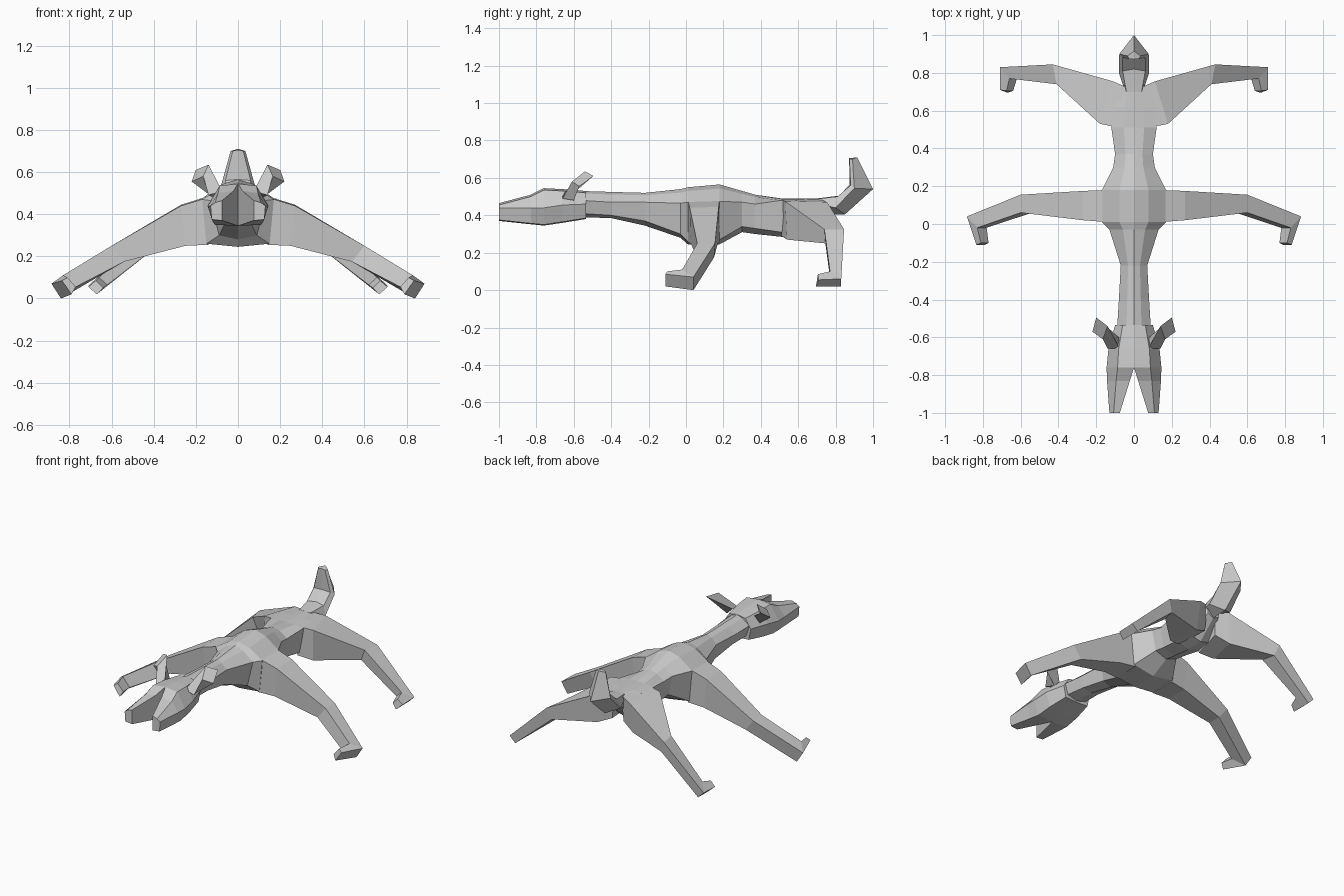
import bpy, bmesh

if "Cube" in bpy.data.objects:
    bpy.data.objects.remove(bpy.data.objects["Cube"], do_unlink=True)

grey = bpy.data.materials.new("plain_grey")
grey.use_nodes = True
COLOUR = (0.6, 0.6, 0.6, 1)
grey.diffuse_color = COLOUR
grey.node_tree.nodes["Principled BSDF"].inputs["Base Color"].default_value = COLOUR


def mirrored_loft(name, sections):
    """Skin a row of closed sections, drop faces on the mid plane, mirror in x."""
    bm = bmesh.new()
    rings = [[bm.verts.new(p) for p in s] for s in sections]
    n = len(rings[0])
    for a, b in zip(rings, rings[1:]):
        for i in range(n):
            j = (i + 1) % n
            bm.faces.new((a[i], a[j], b[j], b[i]))
    bm.faces.new(rings[0][::-1])
    bm.faces.new(rings[-1])
    bmesh.ops.recalc_face_normals(bm, faces=bm.faces)
    middle = [f for f in bm.faces if all(abs(v.co.x) < 1e-4 for v in f.verts)]
    bmesh.ops.delete(bm, geom=middle, context='FACES')
    mesh = bpy.data.meshes.new(name)
    bm.to_mesh(mesh)
    bm.free()
    mesh.materials.append(grey)
    obj = bpy.data.objects.new(name, mesh)
    bpy.context.collection.objects.link(obj)
    mod = obj.modifiers.new("mirror", 'MIRROR')
    mod.use_clip = True
    return obj


# Torso and neck: y, half width, top z, upper edge z, lower half width, lower edge z, belly z
torso = [
    (-.56, .09, .53, .48, .07, .41, .39),
    (-.40, .08, .525, .47, .06, .40, .385),
    (-.22, .07, .52, .47, .055, .37, .345),
    (-.03, .13, .54, .465, .09, .30, .28),
    (.01, .17, .55, .47, .15, .26, .245),
    (.18, .17, .565, .475, .15, .27, .245),
    (.30, .11, .53, .47, .08, .34, .31),
    (.37, .10, .51, .46, .08, .33, .30),
    (.51, .12, .49, .48, .09, .31, .285),
    (.62, .11, .49, .48, .08, .31, .29),
    (.74, .05, .49, .48, .04, .42, .40),
]
mirrored_loft("torso", [
    [(0, y, t), (w * .45, y, t - .25 * (t - u)), (w, y, u), (wl, y, l), (0, y, b)]
    for y, w, t, u, wl, l, b in torso])

# Head with forked snout: y, inner x, top z, cheek x, cheek z, jaw x, jaw z, throat z
head = [
    (-.535, 0, .53, .10, .46, .085, .385, .38),
    (-.66, 0, .54, .135, .455, .105, .365, .36),
    (-.76, 0, .545, .145, .44, .11, .35, .345),
    (-.83, .022, .51, .143, .44, .115, .357, .352),
    (-1.0, .075, .465, .13, .44, .125, .375, .37),
]
mirrored_loft("head", [
    [(i, y, t), (i + .6 * (c - i), y, t - .01), (c, y, cz), (j, y, jz), (i, y, b)]
    for y, i, t, c, cz, j, jz, b in head])

# Ears
mirrored_loft("ear", [
    [(.075, -.66, .51), (.08, -.60, .52), (.12, -.60, .48), (.14, -.66, .49)],
    [(.14, -.54, .635), (.20, -.495, .61), (.22, -.57, .555), (.165, -.61, .58)],
])

# Front legs: corners run front top, front bottom, back bottom, back top
mirrored_loft("front_leg", [
    [(.14, .01, .48), (.14, .01, .255), (.14, .18, .26), (.14, .18, .485)],
    [(.27, .02, .44), (.25, .025, .25), (.25, .17, .25), (.27, .175, .445)],
    [(.60, .06, .25), (.54, .06, .175), (.54, .15, .175), (.60, .155, .25)],
    [(.83, -.02, .11), (.78, -.02, .05), (.84, .04, 0), (.885, .04, .07)],
    [(.81, -.10, .10), (.77, -.10, .055), (.79, -.11, .02), (.835, -.11, .085)],
])

# Hind legs
mirrored_loft("hind_leg", [
    [(.05, .505, .485), (.08, .51, .29), (.04, .71, .31), (.03, .72, .485)],
    [(.18, .53, .475), (.17, .54, .27), (.13, .74, .27), (.11, .755, .47)],
    [(.41, .74, .325), (.38, .745, .25), (.40, .83, .25), (.43, .845, .325)],
    [(.66, .77, .10), (.62, .77, .065), (.67, .83, .02), (.71, .83, .06)],
    [(.675, .705, .085), (.64, .705, .05), (.67, .695, .02), (.71, .71, .055)],
])

# Upturned tail: centre top, side top, side, keel
mirrored_loft("tail", [
    [(0, .70, .49), (.04, .70, .488), (.05, .71, .46), (0, .71, .40)],
    [(0, .82, .505), (.06, .81, .50), (.08, .80, .44), (0, .85, .405)],
    [(0, .875, .565), (.06, .88, .56), (.078, .90, .545), (0, 1.0, .54)],
    [(0, .872, .705), (.025, .874, .70), (.035, .89, .70), (0, .915, .71)],
])
